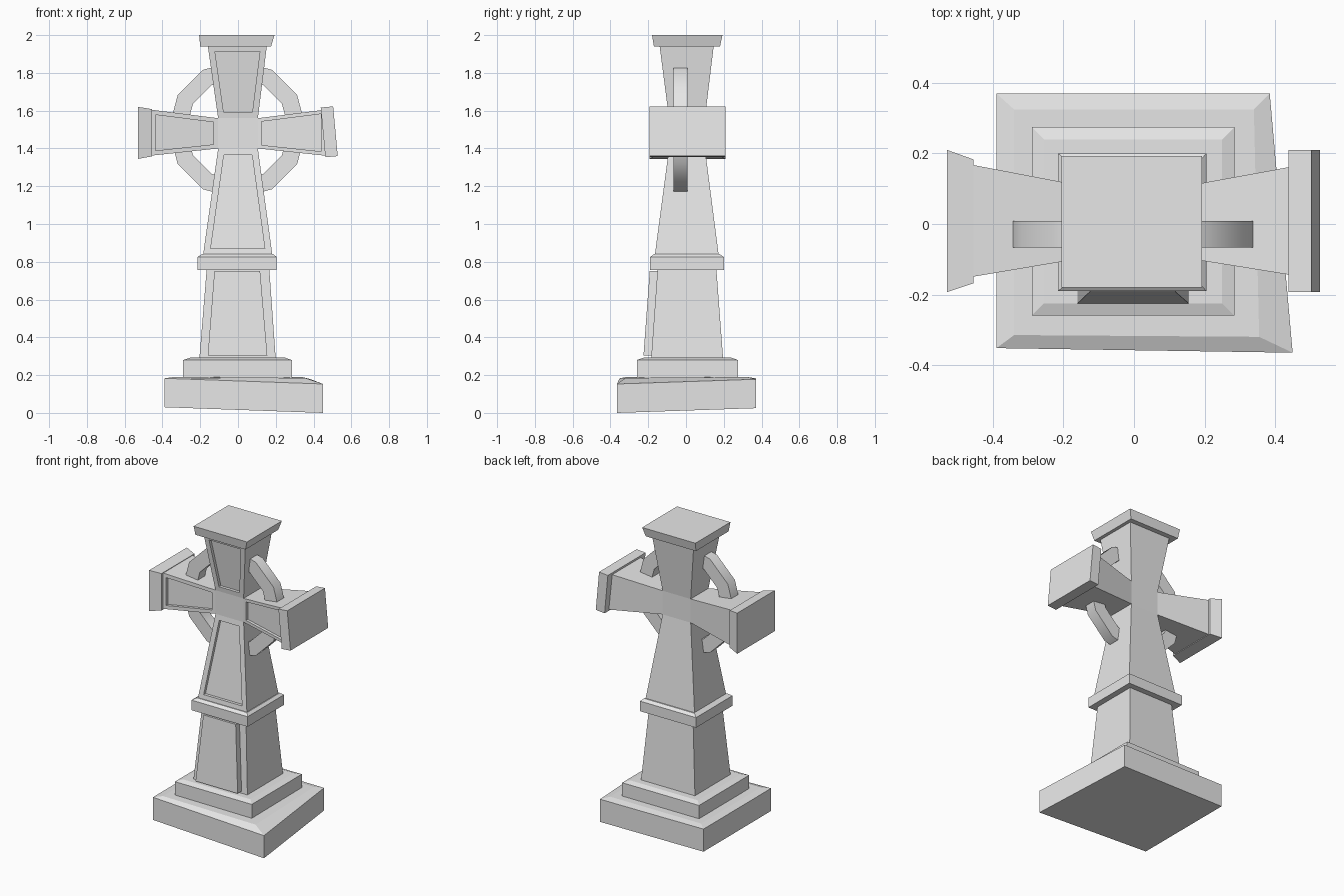
import bpy, bmesh, math
from mathutils import Matrix, Vector

if "Cube" in bpy.data.objects:
    bpy.data.objects.remove(bpy.data.objects["Cube"])

stone = bpy.data.materials.new("grey stone")
stone.diffuse_color = (0.8, 0.8, 0.8, 1)
stone.use_nodes = True
stone.node_tree.nodes["Principled BSDF"].inputs["Base Color"].default_value = stone.diffuse_color


def finish(name, bm):
    bmesh.ops.recalc_face_normals(bm, faces=bm.faces)
    me = bpy.data.meshes.new(name)
    bm.to_mesh(me)
    bm.free()
    me.materials.append(stone)
    ob = bpy.data.objects.new(name, me)
    bpy.context.collection.objects.link(ob)
    return ob


def skin(bm, rings, closed=False):
    """Join rings of points into a capped (or looped) solid."""
    loops = [[bm.verts.new(p) for p in r] for r in rings]
    pairs = list(zip(loops, loops[1:]))
    if closed:
        pairs.append((loops[-1], loops[0]))
    else:
        bm.faces.new(loops[0])
        bm.faces.new(loops[-1])
    for a, b in pairs:
        n = len(a)
        for i in range(n):
            j = (i + 1) % n
            bm.faces.new((a[i], a[j], b[j], b[i]))


def block(name, axis, sections, panel=0, depth=0.02):
    """Rectangular sections (position, a0, a1, b0, b1) lofted along x or z;
    panel > 0 sinks a bordered panel into the front face."""
    bm = bmesh.new()
    rings = []
    for t, a0, a1, b0, b1 in sections:
        corners = [(a0, b0), (a1, b0), (a1, b1), (a0, b1)]
        rings.append([(a, b, t) if axis == 'z' else (t, a, b) for a, b in corners])
    skin(bm, rings)
    bmesh.ops.recalc_face_normals(bm, faces=bm.faces)
    if panel:
        bm.normal_update()
        front = [f for f in bm.faces if f.normal.y < -0.7]
        res = bmesh.ops.inset_region(bm, faces=front, thickness=panel, use_even_offset=True)
        # straight walls: extrude the inner face backwards
        ext = bmesh.ops.extrude_discrete_faces(bm, faces=front)
        for f in ext["faces"]:
            bmesh.ops.translate(bm, verts=f.verts, vec=(0, depth, 0))
    return finish(name, bm)


# Sunken, crooked plinth with a chamfered top
bm = bmesh.new()
plan = [(-0.39, -0.352, 0.03), (0.45, -0.365, 0.0), (0.385, 0.37, 0.025), (-0.39, 0.37, 0.03)]
skin(bm, [[(x, y, z) for x, y, z in plan],
          [(x, y, z + 0.153) for x, y, z in plan],
          [(-0.34, -0.315, 0.19), (0.355, -0.32, 0.185), (0.34, 0.325, 0.19), (-0.34, 0.325, 0.19)]])
finish("plinth", bm)

# Second step and tapering pedestal
block("upper_step", 'z', [(0.17, -0.29, 0.285, -0.26, 0.275),
                          (0.28, -0.29, 0.285, -0.26, 0.275),
                          (0.292, -0.255, 0.25, -0.225, 0.24)])
block("pedestal", 'z', [(0.28, -0.205, 0.20, -0.185, 0.197),
                        (0.77, -0.165, 0.165, -0.15, 0.16)])
block("pedestal_raised_panel", 'z', [(0.305, -0.16, 0.155, -0.225, -0.17),
                                     (0.75, -0.125, 0.117, -0.192, -0.14)])
block("collar", 'z', [(0.757, -0.215, 0.205, -0.19, 0.20),
                      (0.825, -0.215, 0.205, -0.19, 0.20),
                      (0.84, -0.19, 0.187, -0.17, 0.18)])

# Cross: hub, shaft and flaring arms with sunken panels
block("hub", 'z', [(1.40, -0.105, 0.105, -0.09, 0.10), (1.56, -0.105, 0.105, -0.09, 0.10)])
block("shaft", 'z', [(0.835, -0.185, 0.182, -0.165, 0.173),
                     (1.40, -0.105, 0.105, -0.09, 0.10)], panel=0.035)
block("top_arm", 'z', [(1.56, -0.105, 0.105, -0.09, 0.10),
                       (1.945, -0.16, 0.153, -0.14, 0.147)], panel=0.033)
block("left_arm", 'x', [(-0.46, -0.15, 0.168, 1.362, 1.605),
                        (-0.105, -0.09, 0.10, 1.40, 1.56)], panel=0.024)
block("right_arm", 'x', [(0.105, -0.09, 0.10, 1.40, 1.56),
                         (0.46, -0.147, 0.165, 1.362, 1.605)], panel=0.02)

# End caps
block("top_cap", 'z', [(1.94, -0.20, 0.175, -0.17, 0.18), (2.0, -0.206, 0.193, -0.18, 0.193)])
block("left_cap", 'x', [(-0.53, -0.193, 0.21, 1.345, 1.62), (-0.455, -0.168, 0.183, 1.358, 1.608)])
cap = block("right_cap", 'x', [(-0.033, -0.193, 0.21, -0.132, 0.132),
                               (0.033, -0.193, 0.21, -0.132, 0.132)])
cap.data.transform(Matrix.Translation((0.483, 0, 1.488)) @ Matrix.Rotation(math.radians(-5.3), 4, 'Y'))

# Twelve-sided ring behind the arms
bm = bmesh.new()
rings = []
for i in range(12):
    a = math.tau * i / 12
    rings.append([(-0.003 + r * math.cos(a), y, 1.5 + r * math.sin(a))
                  for r, y in ((0.365, -0.067), (0.365, 0.008), (0.272, 0.008), (0.272, -0.067))])
skin(bm, rings, closed=True)
ring = finish("ring", bm)
bpy.context.view_layer.objects.active = ring
ring.select_set(True)
bpy.ops.object.shade_smooth_by_angle(angle=math.radians(40))
